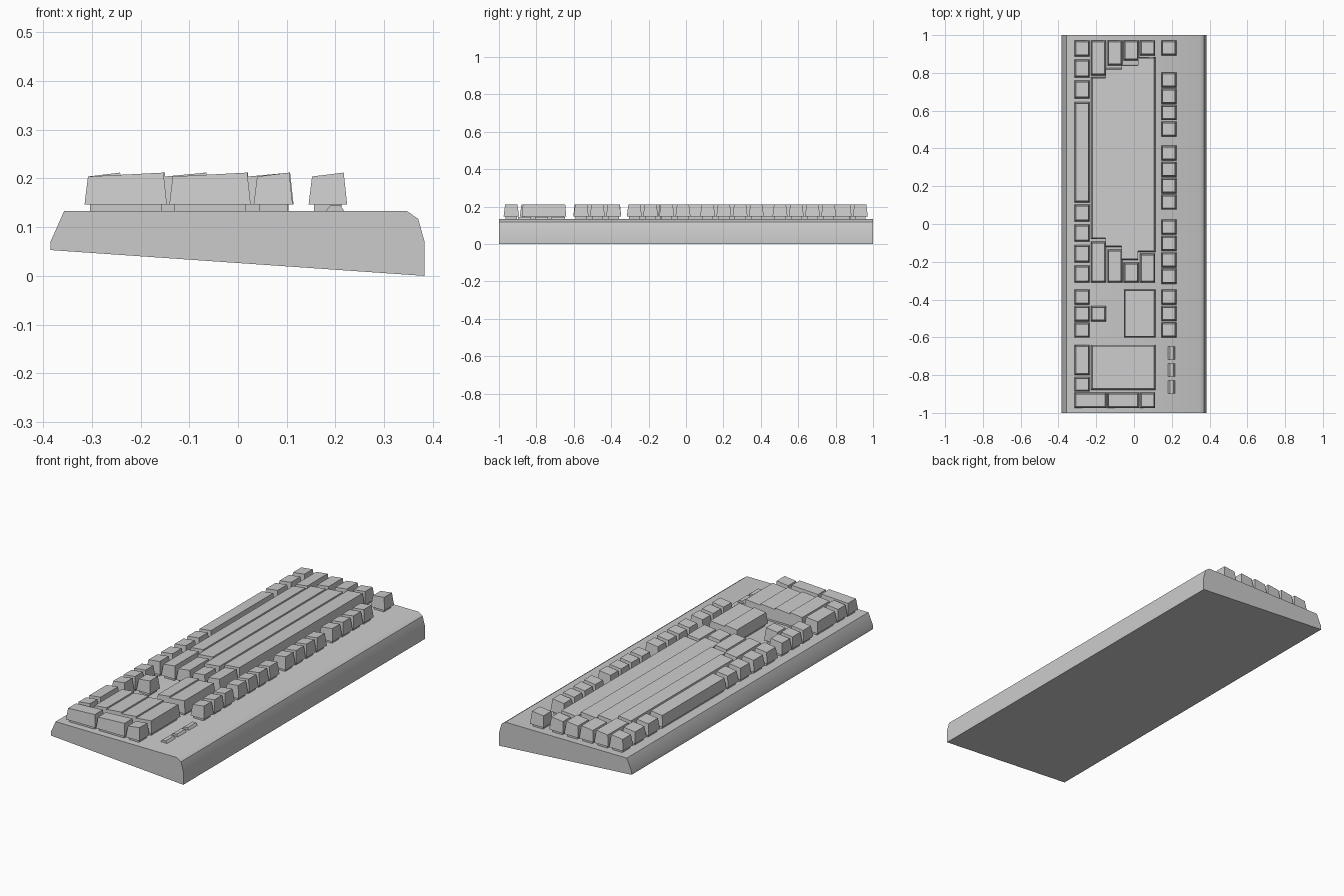
import bpy, math

if "Cube" in bpy.data.objects:
    bpy.data.objects.remove(bpy.data.objects["Cube"])

DECK, CAP, LOW, HIGH = 0.133, 0.147, 0.204, 0.212


def mesh_object(name, verts, faces):
    me = bpy.data.meshes.new(name)
    me.from_pydata(verts, [], faces)
    ob = bpy.data.objects.new(name, me)
    bpy.context.collection.objects.link(ob)
    return ob


BOX = [(3, 2, 1, 0), (4, 5, 6, 7), (0, 1, 5, 4), (1, 2, 6, 5), (2, 3, 7, 6), (3, 0, 4, 7)]


def block(x0, x1, y0, y1, z0, zl, zr, left=0.0, right=0.0, ends=0.0):
    """Box tapering inwards, with separate heights for its left and right top edge."""
    v = [(x0, y0, z0), (x1, y0, z0), (x1, y1, z0), (x0, y1, z0),
         (x0 + left, y0 + ends, zl), (x1 - right, y0 + ends, zr),
         (x1 - right, y1 - ends, zr), (x0 + left, y1 - ends, zl)]
    return v, BOX


def parts(name, blocks):
    verts, faces = [], []
    for v, f in blocks:
        n = len(verts)
        verts += v
        faces += [tuple(i + n for i in q) for q in f]
    return mesh_object(name, verts, faces)


def key(x0, x1, y0, y1):
    """Tilted keycap on a slightly smaller stem."""
    s = 0.011
    return [block(x0 + s, x1 - s, y0 + s, y1 - s, DECK, CAP, CAP),
            block(x0, x1, y0, y1, CAP, LOW, HIGH, 0.007, 0.007, 0.008)]


def bank(edges, spans):
    """Touching rows of keys merged into stepped strips."""
    out = []
    last = len(spans) - 1
    for i, (y0, y1) in enumerate(spans):
        x0, x1 = edges[i], edges[i + 1]
        l, r = (0.007 if i == 0 else 0), (0.007 if i == last else 0)
        out.append(block(x0 + l * 1.5, x1 - r * 1.5, y0 + 0.011, y1 - 0.011, DECK, CAP, CAP))
        out.append(block(x0, x1, y0, y1, CAP, LOW, HIGH, l, r, 0.006))
    return out


# case: side profile extruded along the length
prof = [(-0.385, 0.053), (0.383, 0.0), (0.383, 0.07), (0.37, 0.117),
        (0.347, DECK), (-0.357, DECK), (-0.385, 0.07)]
n = len(prof)
case = mesh_object("case",
                   [(x, y, z) for y in (-1, 1) for x, z in prof],
                   [tuple(range(n)), tuple(range(2 * n - 1, n - 1, -1))] +
                   [(i, i + n, (i + 1) % n + n, (i + 1) % n) for i in range(n)])
bpy.context.view_layer.objects.active = case
case.select_set(True)
bpy.ops.object.shade_smooth_by_angle(angle=math.radians(35))

# columns of keys across x
C1, C2, C3, C4, C5 = [(-0.315 + 0.0868 * i, -0.235 + 0.0868 * i) for i in range(5)]
CF = (0.145, 0.224)

# bottom row with space bar, arrows and pad keys
rows = [(0.888, 0.972), (0.776, 0.87), (0.665, 0.76), (0.114, 0.645), (0.013, 0.103),
        (-0.093, -0.003), (-0.204, -0.112), (-0.31, -0.22), (-0.427, -0.347),
        (-0.515, -0.434), (-0.602, -0.522), (-0.8, -0.64), (-0.888, -0.81)]
parts("bottom_row_keys", sum([key(*C1, a, b) for a, b in rows], []))

# function row
f_tops = [0.972]
for start, count in ((0.803, 4), (0.416, 4), (0.024, 4), (-0.347, 3)):
    f_tops += [start - 0.0868 * i for i in range(count)]
parts("function_keys", sum([key(*CF, t - 0.08, t) for t in f_tops], []))

# wide modifier keys at both ends of the letter rows
mods = [(C2, 0.787, 0.972), (C2, -0.31, -0.093), (C3, 0.84, 0.972), (C3, -0.31, -0.135),
        (C4, 0.866, 0.972), (C4, -0.31, -0.204), (C5, 0.893, 0.972), (C5, -0.31, -0.156)]
parts("modifier_keys", sum([key(*c, a, b) for c, a, b in mods], []))

# up arrow
parts("arrow_key", key(*C2, -0.515, -0.434))

# tall keys at the end of the number pad
tall = [(-0.315, -0.146), (-0.141, 0.026), C5]
parts("pad_end_keys", sum([key(*c, -0.975, -0.893) for c in tall], []))

# merged letter rows, navigation cluster and number pad
edges = [-0.228, -0.15, -0.065, 0.021, 0.114]
parts("letter_rows", bank(edges, [(-0.08, 0.778), (-0.122, 0.825), (-0.19, 0.845), (-0.148, 0.885)]))
parts("navigation_keys", bank([-0.054, 0.021, 0.114], [(-0.602, -0.347)] * 2))
parts("number_pad", bank(edges, [(-0.878, -0.64)] * 4))

# indicator lights
parts("indicator_lights", [block(0.18, 0.218, t - 0.07, t, DECK, 0.145, 0.145, 0.01, 0.008)
                           for t in (-0.648, -0.738, -0.828)])
